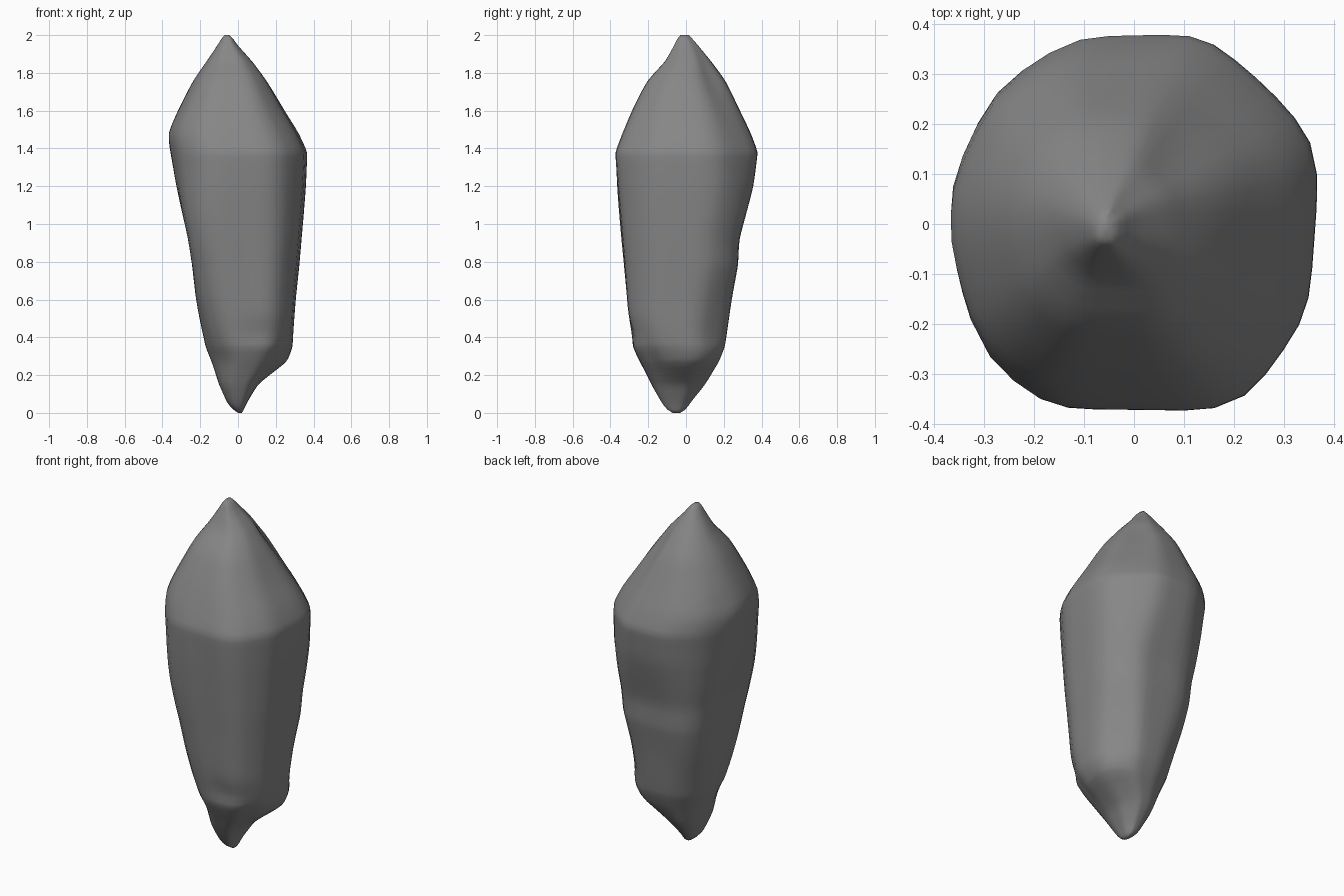
import bpy, bmesh, math
from mathutils import Vector

# Silhouette stations: z, x min, x max, y min, y max
STATIONS = [
    (0.00, 0.00, 0.02, -0.07, -0.03),
    (0.015, -0.025, 0.03, -0.10, 0.00),
    (0.05, -0.055, 0.045, -0.125, 0.02),
    (0.15, -0.10, 0.105, -0.185, 0.10),
    (0.27, -0.14, 0.255, -0.255, 0.17),
    (0.35, -0.17, 0.285, -0.29, 0.20),
    (0.60, -0.215, 0.30, -0.31, 0.235),
    (0.78, -0.235, 0.317, -0.323, 0.268),
    (0.92, -0.256, 0.329, -0.335, 0.275),
    (1.20, -0.318, 0.353, -0.36, 0.35),
    (1.38, -0.353, 0.363, -0.373, 0.376),
    (1.48, -0.37, 0.32, -0.335, 0.34),
    (1.60, -0.315, 0.245, -0.285, 0.283),
    (1.76, -0.235, 0.155, -0.205, 0.21),
    (1.86, -0.165, 0.08, -0.11, 0.135),
    (1.95, -0.105, -0.005, -0.06, 0.06),
    (1.985, -0.085, -0.025, -0.045, 0.03),
    (2.00, -0.07, -0.045, -0.03, 0.015),
]

# Faceted cross-section in a -1..1 square, counter-clockwise
SECTION = [
    (-0.52, -0.92), (-0.38, -0.97), (0.42, -1.0), (0.62, -0.93),
    (0.91, -0.54), (0.96, -0.40), (1.0, 0.25), (0.95, 0.44),
    (0.42, 0.95), (0.30, 1.0), (-0.30, 0.99), (-0.48, 0.90),
    (-0.76, 0.70), (-0.94, 0.38), (-1.0, 0.20), (-0.99, -0.12),
    (-0.88, -0.52), (-0.79, -0.70),
]

# Chips and swellings: centre, spread (xy, z), inward depth
CHIPS = [
    # small chips
    ((0.13, -0.28, 0.42), (0.10, 0.05), 0.022),
    ((0.10, 0.27, 0.87), (0.10, 0.04), 0.014),
    ((-0.31, 0.12, 1.50), (0.07, 0.05), 0.020),
    ((0.10, 0.14, 1.78), (0.10, 0.12), 0.025),
    # worn lower corners
    ((0.20, -0.20, 0.27), (0.11, 0.13), 0.045),
    ((-0.10, -0.20, 0.30), (0.12, 0.12), 0.022),
    # fuller diagonal corners along the body
    ((0.23, 0.12, 0.30), (0.08, 0.07), -0.025),
    ((-0.23, -0.25, 0.95), (0.17, 0.38), -0.055),
    ((0.25, 0.23, 0.90), (0.15, 0.45), -0.048),
    ((-0.21, 0.22, 0.78), (0.16, 0.42), -0.060),
]


def station(z):
    for a, b in zip(STATIONS, STATIONS[1:]):
        if z <= b[0]:
            t = (z - a[0]) / (b[0] - a[0])
            return [p + (q - p) * t for p, q in zip(a, b)]
    return list(STATIONS[-1])


def chip(p, axis):
    inward = Vector((axis.x - p.x, axis.y - p.y, 0))
    if inward.length < 1e-4:
        return p
    inward.normalize()
    shift = 0
    for c, (sxy, sz), depth in CHIPS:
        d = ((p.x - c[0]) ** 2 + (p.y - c[1]) ** 2) / sxy ** 2 + ((p.z - c[2]) / sz) ** 2
        shift += depth * math.exp(-d)
    return p + inward * shift


# Subdivide the long section edges so chips have points to move
outline = []
for i, a in enumerate(SECTION):
    a, b = Vector(a), Vector(SECTION[(i + 1) % len(SECTION)])
    n = max(1, round((b - a).length / 0.16))
    outline += [a.lerp(b, k / n) for k in range(n)]

levels = sorted({round(i * 0.04, 3) for i in range(51)} | {s[0] for s in STATIONS})

# Loft the crystal shard, keeping each level inside its silhouette limits
bm = bmesh.new()
rings = []
for z in levels:
    _, x0, x1, y0, y1 = station(z)
    axis = Vector(((x0 + x1) / 2, (y0 + y1) / 2, z))
    ring = []
    for uv in outline:
        p = axis + Vector((uv.x * (x1 - x0) / 2, uv.y * (y1 - y0) / 2, 0))
        p = chip(p, axis)
        p.x = min(max(p.x, x0 - 0.004), x1 + 0.004)
        p.y = min(max(p.y, y0 - 0.004), y1 + 0.004)
        ring.append(bm.verts.new(p))
    rings.append(ring)
count = len(outline)
for low, high in zip(rings, rings[1:]):
    for i in range(count):
        j = (i + 1) % count
        bm.faces.new((low[i], low[j], high[j], high[i]))
bm.faces.new(list(reversed(rings[0])))
bm.faces.new(rings[-1])

# Soften the facet edges, then win back the lost width
inner = [v for ring in rings[1:-1] for v in ring]
for _ in range(3):
    bmesh.ops.smooth_vert(bm, verts=inner, factor=0.4, use_axis_x=True, use_axis_y=True, use_axis_z=True)
bmesh.ops.scale(bm, vec=(1.016, 1.012, 1.0), verts=bm.verts)
for f in bm.faces:
    f.smooth = True

mesh = bpy.data.meshes.new("crystal_rock")
bm.to_mesh(mesh)
bm.free()
rock = bpy.data.objects.new("crystal_rock", mesh)
bpy.context.collection.objects.link(rock)

# Dark stone colour
stone = bpy.data.materials.new("dark_stone")
stone.diffuse_color = (0.24, 0.24, 0.24, 1)
mesh.materials.append(stone)
